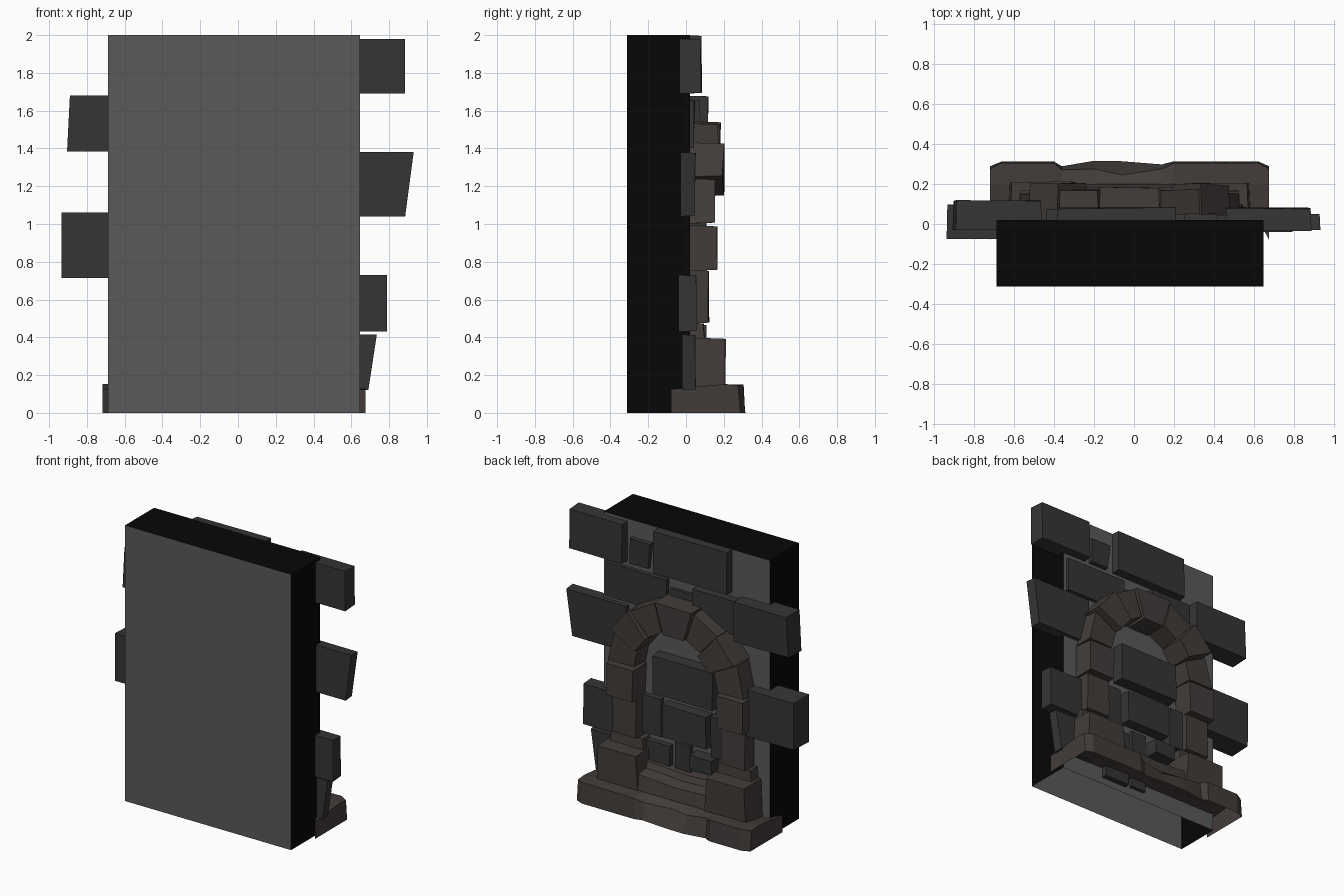
import bpy, bmesh, math, random

if "Cube" in bpy.data.objects:
    bpy.data.objects.remove(bpy.data.objects["Cube"])
random.seed(4)
CX = -0.023          # arch centre line


def mat(name, c):
    m = bpy.data.materials.new(name)
    m.diffuse_color = (*c, 1)
    m.use_nodes = True
    m.node_tree.nodes["Principled BSDF"].inputs["Base Color"].default_value = m.diffuse_color
    return m


WALL = mat("wall_grey", (.1, .1, .1))
DARK = mat("wall_edge", (.002, .002, .002))
STONE = mat("stone_grey", (.035, .035, .035))
ARCH = mat("arch_brown", (.055, .046, .042))


def add(name, verts, faces, *mats):
    me = bpy.data.meshes.new(name)
    me.from_pydata(verts, [], faces)
    bm = bmesh.new()
    bm.from_mesh(me)
    bmesh.ops.recalc_face_normals(bm, faces=bm.faces)
    bm.to_mesh(me)
    bm.free()
    for m in mats:
        me.materials.append(m)
    ob = bpy.data.objects.new(name, me)
    bpy.context.collection.objects.link(ob)
    return ob


def block(name, quad, y0, y1, m, inset=.004, jit=.01):
    """Prism from an xz quad, its outer face slightly shrunk and uneven."""
    cx = sum(p[0] for p in quad) / 4
    cz = sum(p[1] for p in quad) / 4
    back = [(x, y0, z) for x, z in quad]
    front = [(x - math.copysign(inset, x - cx), y1 - random.uniform(0, jit),
              z - math.copysign(inset, z - cz)) for x, z in quad]
    faces = [(0, 1, 2, 3), (4, 5, 6, 7)]
    faces += [(i, (i + 1) % 4, (i + 1) % 4 + 4, i + 4) for i in range(4)]
    return add(name, back + front, faces, m)


def rect(x0, x1, z0, z1, d0=0, d1=0):
    """Quad whose bottom corners are shifted by d0 and d1."""
    return [(x0 + d0, z0), (x1 + d1, z0), (x1, z1), (x0, z1)]


# backing wall: open underneath, black on sides and top
wall = block("wall", rect(-.687, .645, 0, 2), -.313, .02, WALL, 0, 0)
wall.data.materials.append(DARK)
for p in wall.data.polygons:
    if abs(p.normal.x) > .9 or p.normal.z > .9:
        p.material_index = 1
bm = bmesh.new()
bm.from_mesh(wall.data)
bmesh.ops.delete(bm, geom=[f for f in bm.faces if f.normal.z < -.9], context='FACES')
bm.to_mesh(wall.data)
bm.free()

# wall stones: x0, x1, z0, z1, y0, y1, bottom corner shifts
for r in [
    (.455, .885, 1.69, 1.98, -.035, .085, 0, 0),
    (.25, .42, 1.69, 1.88, 0, .055, .02, 0),
    (-.385, .21, 1.69, 2.0, 0, .085, 0, 0),
    (.12, .62, 1.40, 1.655, 0, .05, 0, 0),
    (-.09, .1, 1.36, 1.6, 0, .045, 0, 0),
    (-.44, -.10, 1.41, 1.66, 0, .08, 0, 0),
    (-.89, -.46, 1.385, 1.68, -.03, .12, -.015, 0),
    (.44, .93, 1.04, 1.38, -.03, .055, 0, -.045),
    (-.935, -.48, .715, 1.06, -.075, .105, 0, 0),
    (.4, .79, .43, .73, -.04, .06, 0, 0),
    (.42, .735, .12, .415, -.02, .055, 0, -.045),
    # stones inside the arch
    (-.29, .2, .83, 1.11, 0, .11, 0, 0),
    (-.23, .13, .53, .77, 0, .1, 0, 0),
    (.16, .36, .5, .78, 0, .055, 0, 0),
    (-.44, -.25, .48, .78, 0, .085, 0, 0),
    (-.28, -.1, .36, .47, 0, .11, 0, 0),
    (-.07, .06, .06, .5, 0, .05, 0, 0),
    (.09, .3, .05, .46, 0, .06, 0, 0),
]:
    block("wall_stone", rect(*r[:4], *r[6:]), r[4], r[5], STONE)

# stacked pillar blocks, both sides: offsets from centre, z range, depth, bottom shifts
for s in (1, -1):
    for name, a, b, z0, z1, y1, d0, d1 in [
        ("pillar_base", .28, .595, .13, .40, .212, -.02, .01),
        ("pillar_foot", .30, .565, .39, .48, .1, -.01, .01),
        ("pillar_lower", .335, .54, .47, .76, .125, 0, 0),
        ("pillar_upper", .325, .555, .75, .995, .168, .01, 0),
    ]:
        q = [(CX + s * x, z) for x, z in rect(a, b, z0, z1, d0, d1)]
        block(name, q, .0, y1, ARCH, .008, .01)

# arch of wedge stones
cuts = [0, 26, 50, 74, 106, 130, 154, 180]
depth = [.155, .205, .18, .185, .18, .205, .155]
for i in range(7):
    a, b = math.radians(cuts[i] + .2), math.radians(cuts[i + 1] - .2)
    ri, ro = (.325, .56) if i % 2 else (.335, .55)
    q = [(CX + r * math.cos(t), 1.0 + 1.01 * r * math.sin(t))
         for r, t in ((ri, a), (ro, a), (ro, b), (ri, b))]
    block("arch_stone", q, .0, depth[i], ARCH, .006, .014)

# worn step between the pillars
sec = [(.0, .14), (.0, .32), (.08, .31), (.10, .27), (.18, .25), (.20, .14)]
xs = [-.34, -.05, .30]
verts = [(x, y, z + dz) for x, dz in zip(xs, (.0, -.012, .01)) for y, z in sec]
n = len(sec)
# open underneath like the plinth
faces = [(k * n + i, k * n + i + 1, k * n + n + i + 1, k * n + n + i)
         for k in range(2) for i in range(n - 1)]
add("step", verts, faces + [tuple(range(n)), tuple(range(2 * n, 3 * n))], ARCH)

# plinth with chipped front edge, open underneath and behind: x, lower y, upper y, upper z
edge = [(-.718, .288, .275, .145), (-.66, .312, .305, .15), (-.40, .312, .305, .15),
        (-.36, .288, .27, .14), (-.20, .315, .275, .12), (-.06, .313, .245, .115),
        (.14, .297, .275, .12), (.20, .313, .305, .145), (.62, .312, .305, .15),
        (.674, .288, .275, .145)]
n = len(edge)
verts = [(x, y, 0) for x, y, _, _ in edge]
verts += [(x, y, z) for x, _, y, z in edge]
verts += [(x, .20, .152) for x, *_ in edge]
verts += [(x, -.08 if i in (0, n - 1) else .02, .125) for i, (x, *_) in enumerate(edge)]
faces = [(k * n + i, k * n + i + 1, k * n + n + i + 1, k * n + n + i)
         for k in range(3) for i in range(n - 1)]
for e, x in ((0, -.718), (n - 1, .674)):       # end faces
    faces.append((e, n + e, 2 * n + e, 3 * n + e, len(verts)))
    verts.append((x, -.08, 0))
add("plinth", verts, faces, ARCH)
